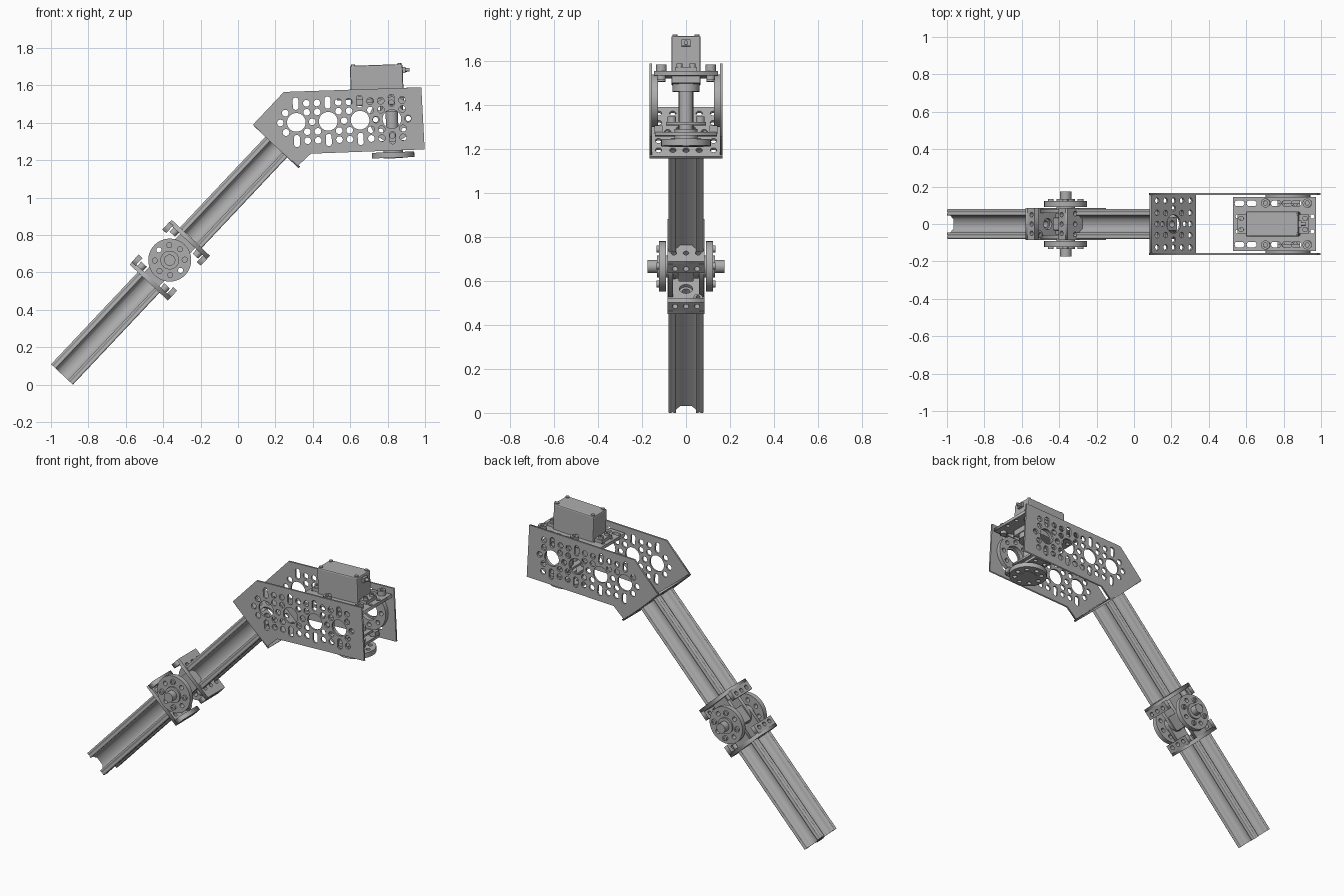
import bpy, bmesh
from math import pi, cos, sin, radians
from mathutils import Matrix, Vector

if "Cube" in bpy.data.objects:
    bpy.data.objects.remove(bpy.data.objects["Cube"])

metal = bpy.data.materials.new("grey metal")
metal.use_nodes = True
GREY = (0.42, 0.42, 0.42, 1)
metal.diffuse_color = GREY
metal.node_tree.nodes["Principled BSDF"].inputs["Base Color"].default_value = GREY

# Sketch planes: flat (xy), side (xz), end (yz)
FLAT = Matrix.Identity(4)
SIDE = Matrix.Rotation(pi / 2, 4, 'X')
END = Matrix(((0, 0, 1, 0), (1, 0, 0, 0), (0, 1, 0, 0), (0, 0, 0, 1)))
made = []


def at(x=0, y=0, z=0):
    return Matrix.Translation((x, y, z))


def tilt(angle):
    return Matrix.Rotation(-radians(angle), 4, 'Y')


def circle(r, x=0, y=0, n=20):
    return [(x + r * cos(2 * pi * i / n), y + r * sin(2 * pi * i / n)) for i in range(n)]


def slot(x, y, half, r, upright=True):
    pts = []
    for i in range(16):
        a = 2 * pi * (i + 0.5) / 16
        px, py = r * cos(a), r * sin(a) + (half if i < 8 else -half)
        pts.append((x + px, y + py) if upright else (x + py, y + px))
    return pts


def rect(x0, x1, y0, y1):
    return [(x0, y0), (x1, y0), (x1, y1), (x0, y1)]


def ring(count, radius, r):
    return [circle(r, radius * cos(2 * pi * i / count), radius * sin(2 * pi * i / count), 12)
            for i in range(count)]


def keep(name, mesh, matrix):
    obj = bpy.data.objects.new(name, mesh)
    bpy.context.collection.objects.link(obj)
    obj.matrix_world = matrix
    mesh.materials.clear()
    mesh.materials.append(metal)
    made.append(obj)
    return obj


def plate(name, matrix, outline, thick, holes=()):
    """Outline with holes, extruded evenly about the sketch plane."""
    curve = bpy.data.curves.new(name, 'CURVE')
    curve.dimensions = '2D'
    curve.fill_mode = 'BOTH'
    curve.extrude = thick / 2
    for loop in [outline, *holes]:
        s = curve.splines.new('POLY')
        s.points.add(len(loop) - 1)
        for p, (x, y) in zip(s.points, loop):
            p.co = (x, y, 0, 1)
        s.use_cyclic_u = True
    temp = bpy.data.objects.new(name, curve)
    mesh = bpy.data.meshes.new_from_object(temp)
    bpy.data.objects.remove(temp)
    bpy.data.curves.remove(curve)
    bm = bmesh.new()
    bm.from_mesh(mesh)
    bmesh.ops.remove_doubles(bm, verts=bm.verts, dist=0.00001)
    bmesh.ops.recalc_face_normals(bm, faces=bm.faces)
    bm.to_mesh(mesh)
    bm.free()
    return keep(name, mesh, matrix)


def box(name, matrix, x, y, z, bevel=0.0):
    bm = bmesh.new()
    bmesh.ops.create_cube(bm, size=1)
    for v in bm.verts:
        v.co = Vector([lo + (c + 0.5) * (hi - lo) for c, (lo, hi) in zip(v.co, (x, y, z))])
    if bevel:
        bmesh.ops.bevel(bm, geom=bm.edges[:], offset=bevel, segments=2, affect='EDGES', profile=0.5)
    mesh = bpy.data.meshes.new(name)
    bm.to_mesh(mesh)
    bm.free()
    return keep(name, mesh, matrix)


def bolt(name, matrix, r=0.024, h=0.03):
    """Socket-head bolt standing on its sketch plane."""
    plate(name, matrix @ at(z=h / 2), circle(r), h, [circle(r * 0.5, n=6)])
    plate(name + "_socket", matrix @ at(z=h / 4), circle(r * 0.52, n=6), h / 2)


# Arm frame: x runs up the arm, origin on the pivot
arm = at(-0.365, 0, 0.666) @ tilt(46.7)

# Grooved rails
quarter = [(.034, .026), (.057, .045), (.08, .045), (.08, .057), (.073, .0625), (.08, .068), (.08, .075)]
quarter += [(y, x) for x, y in reversed(quarter)]
profile = []
for k in range(4):
    c, s = (1, 0, -1, 0)[k], (0, 1, 0, -1)[k]
    profile += [(c * x - s * y, s * x + c * y) for x, y in quarter]
for name, x0, x1 in (("lower_arm", -0.84, -0.157), ("upper_arm", 0.165, 0.83)):
    plate(name, arm @ at((x0 + x1) / 2) @ END, profile, x1 - x0, [circle(0.018)])

# Pivot brackets: plate, end lugs and a fork on each side of the joint
for side, name in ((-1, "lower"), (1, "upper")):
    base = arm @ Matrix.Rotation(0 if side > 0 else pi, 4, 'Z')
    holes = [circle(0.013, y, z, 12) for y in (-.055, 0, .055) for z in (-.085, .085)]
    plate(name + "_bracket_plate", base @ at(0.152) @ END, rect(-.085, .085, -.14, .14), 0.024,
          holes + [circle(0.03)])
    for s in (-1, 1):
        plate(name + "_bracket_lug", base @ at(0.127, 0, s * 0.127) @ FLAT,
              rect(-.035, .02, -.085, .085), 0.028, [circle(.013, -.01, y, 12) for y in (-.05, 0, .05)])
        bolt(name + "_lug_bolt", base @ at(0.14, s * .055, s * .085) @ Matrix.Rotation(-pi / 2, 4, 'Y'), 0.02, 0.03)
        # Fork cheeks sit inside one another
        y = s * (0.07 if side < 0 else 0.045)
        plate(name + "_fork_cheek", base @ at(0, y) @ SIDE,
              [(0.145, -.055), (0.145, .055)] + [(.055 * cos(a), .055 * sin(a))
               for a in [pi / 2 + i * pi / 10 for i in range(11)]], 0.022)
box("pivot_block", arm, (-.05, .05), (-.035, .035), (-.05, .05), 0.006)

# Axle and hub discs
plate("axle", arm @ SIDE, circle(0.03), 0.35)
for s in (-1, 1):
    plate("hub_disc", arm @ at(0, s * 0.107) @ SIDE, circle(0.115, n=40), 0.03, ring(8, 0.08, 0.014))
    plate("hub_boss", arm @ at(0, s * 0.105) @ SIDE, circle(0.05, n=28), 0.055)
    for i in range(4):
        a = pi / 4 + i * pi / 2
        bolt("hub_bolt", arm @ at(0.08 * cos(a), s * 0.122, 0.08 * sin(a)) @ Matrix.Rotation(-s * pi / 2, 4, 'X'),
             0.016, 0.012)

# Head frame: origin on the fourth large side hole
head = at(0.823, 0, 1.42) @ tilt(2)

# Channel web across the arm end
web_holes = [circle(0.05)] + ring(8, 0.083, 0.015)
web_holes += [circle(0.015, y, z, 12) for y in (-.125, -.06, 0, .06, .125) for z in (-.122, .122)]
web_holes += [circle(0.015, y, z, 12) for y in (-.125, .125) for z in (-.06, 0, .06)]
plate("channel_web", arm @ at(0.836) @ END, rect(-.165, .165, -.165, .165), 0.012, web_holes)

# Channel sides with the repeating hole pattern
outline = [(0.08, 1.39), (0.32, 1.17), (0.39, 1.235), (0.998, 1.258), (0.98, 1.59), (0.245, 1.565)]
inverse = head.inverted()
local = [inverse @ Vector((x, 0, z)) for x, z in outline]
holes = []
for i in range(4):
    cx = (i - 3) * 0.1705
    holes.append(circle(0.05, cx, 0, 28))
    holes.append(circle(0.018, cx - 0.0853, 0, 14))
    for t in (-1, 1):
        holes.append(slot(cx, t * 0.1, 0.017, 0.016))
        for s in (-1, 1):
            holes.append(circle(0.018, cx + s * 0.057, t * 0.052, 14))
            if i or s > 0:
                holes.append(circle(0.018, cx + s * 0.057, t * 0.1, 14))
holes.append(circle(0.018, 0.0853, 0, 14))
for s in (-1, 1):
    plate("channel_side", head @ at(0, s * 0.16) @ SIDE, [(v.x, v.z) for v in local], 0.011, holes)
    # Ring bearings inside the channel
    plate("side_ring", head @ at(0, s * 0.141) @ SIDE, circle(0.12, n=36), 0.026,
          [circle(0.06, n=28)] + ring(8, 0.088, 0.014))

# Servo mounting plate
mount_holes = [rect(-.22, .07, -.062, .062)]
for s in (-1, 1):
    mount_holes += [slot(x, s * 0.11, 0.012, 0.015, False) for x in (-.255, -.19, -.06, .0, .05)]
    mount_holes += [circle(0.012, x, s * 0.04, 12) for x in (-.265, .135)]
plate("servo_mount", head @ at(z=0.12), rect(-.29, .155, -.145, .145), 0.02, mount_holes)
for x in (-.115, .108):
    for s in (-1, 1):
        bolt("mount_bolt", head @ at(x, s * 0.112, 0.13))
        plate("mount_nut", head @ at(x, s * 0.112, 0.1), circle(0.022, n=6), 0.02)

# Servo
box("servo_body", head, (-.215, .067), (-.067, .067), (.075, .292), 0.008)
box("servo_tabs", head, (-.265, .117), (-.05, .05), (.13, .15))
for x in (-.245, .097):
    for s in (-1, 1):
        bolt("tab_screw", head @ at(x, s * 0.03, 0.15), 0.014, 0.015)
for x in (-.198, .05):
    for s in (-1, 1):
        plate("case_screw", head @ at(x, s * 0.05, 0.294), circle(0.011, n=12), 0.008)
box("cable_socket", head, (.06, .082), (-.02, .02), (.245, .275))
plate("cable", head @ at(0.085, 0, 0.26) @ END, circle(0.01, n=12), 0.036)

# Output shaft, bearing plate and hub under the servo
plate("output_shaft", head @ at(z=-0.065), circle(0.033), 0.29)
plate("shaft_collar", head @ at(z=0.06), circle(0.062, n=28), 0.04)
plate("bearing_plate", head @ at(z=-0.105), rect(-.05, .05, -.09, .09), 0.014)
plate("cross_bracket", head @ at(z=-0.152), rect(-.06, .06, -.14, .14), 0.016,
      [circle(0.013, x, y, 12) for x in (-.035, .035) for y in (-.11, .11)])
for s in (-1, 1):
    box("cross_lug", head, (-.06, .06), (s * .125 - .018, s * .125 + .018), (-.15, -.115))
    bolt("bearing_bolt", head @ at(0, s * 0.065, -0.098), 0.02, 0.025)
plate("output_hub", head @ at(z=-0.192), circle(0.113, n=40), 0.03, ring(8, 0.08, 0.014))
plate("output_clamp", head @ at(z=-0.17), circle(0.052, n=28), 0.08)

# Shading
for obj in bpy.context.view_layer.objects:
    obj.select_set(obj in made)
bpy.context.view_layer.objects.active = made[0]
bpy.ops.object.shade_smooth_by_angle(angle=radians(30))
